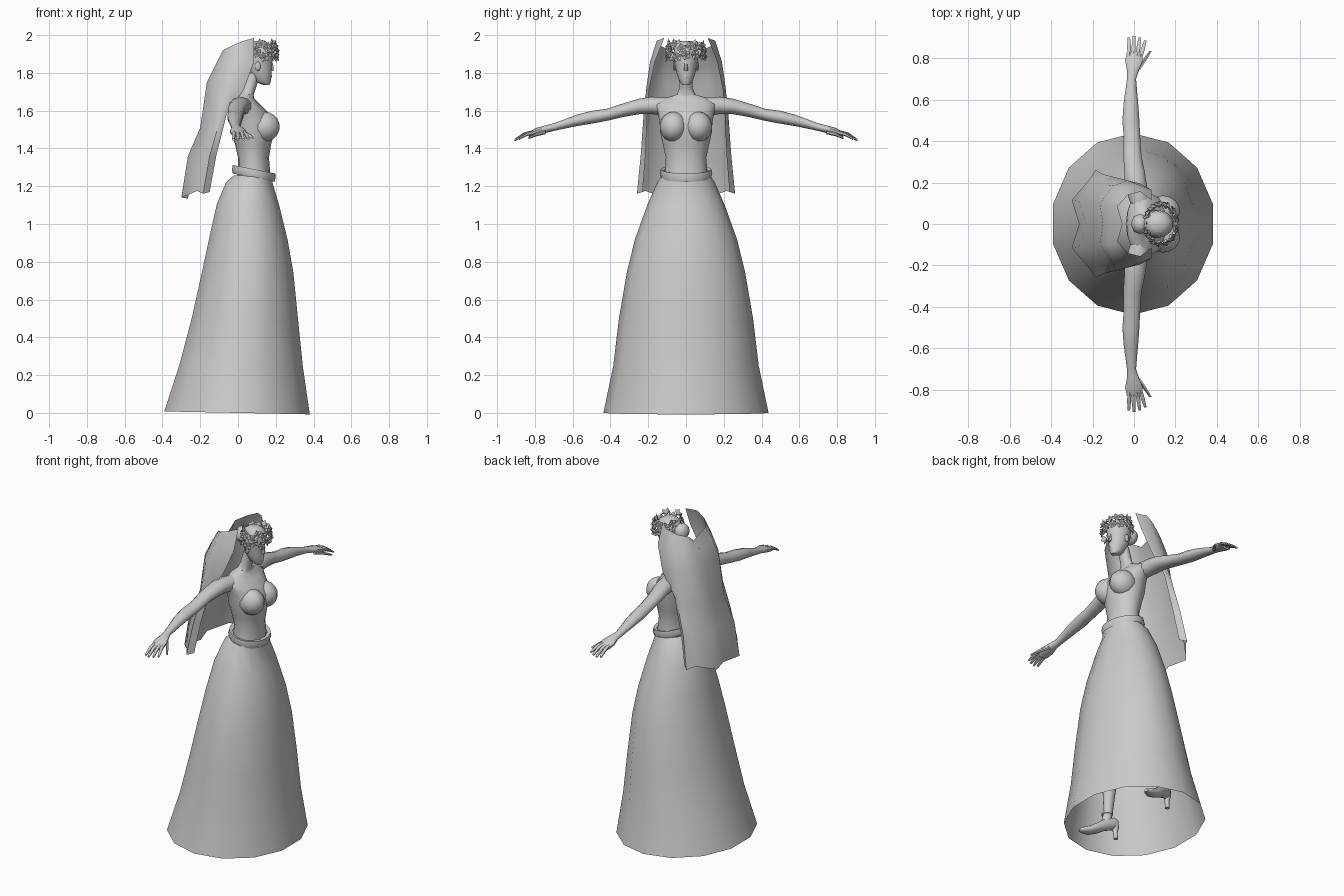
import bpy, bmesh, math
from mathutils import Vector, Matrix

grey = bpy.data.materials.new("plain grey")
grey.diffuse_color = (0.6, 0.6, 0.6, 1)


def finish(name, bm, angle=50):
    bmesh.ops.recalc_face_normals(bm, faces=bm.faces)
    me = bpy.data.meshes.new(name)
    bm.to_mesh(me)
    bm.free()
    me.materials.append(grey)
    ob = bpy.data.objects.new(name, me)
    bpy.context.collection.objects.link(ob)
    bpy.ops.object.select_all(action='DESELECT')
    ob.select_set(True)
    bpy.context.view_layer.objects.active = ob
    bpy.ops.object.shade_smooth_by_angle(angle=math.radians(angle))
    return ob


def grid(bm, rows, closed):
    vs = [[bm.verts.new(p) for p in r] for r in rows]
    n = len(vs[0])
    for a, b in zip(vs, vs[1:]):
        for i in range(n if closed else n - 1):
            j = (i + 1) % n
            bm.faces.new((a[i], a[j], b[j], b[i]))
    return vs


def loft(name, secs, axis='z', n=12, caps=True, tilt=0, wave=0, angle=50):
    """Elliptical rings (x, y, z, r1, r2) across the given axis."""
    bm = bmesh.new()
    rows = []
    for k, (x, y, z, r1, r2) in enumerate(secs):
        row = []
        for i in range(n):
            t = 2 * math.pi * i / n
            w = 1 + wave * (k % 2) * (-1) ** i
            c, s = r1 * math.sin(t) * w, r2 * math.cos(t) * w
            if axis == 'z':
                row.append((x + c, y + s, z - tilt * c))
            elif axis == 'y':
                row.append((x + c, y, z + s))
            else:
                row.append((x, y + c, z + s))
        rows.append(row)
    vs = grid(bm, rows, True)
    if caps:
        bm.faces.new(vs[0])
        bm.faces.new(vs[-1])
    return finish(name, bm, angle)


def ball(name, loc, scale, seg=12, angle=60):
    bm = bmesh.new()
    bmesh.ops.create_uvsphere(bm, u_segments=seg, v_segments=seg // 2 + 2, radius=1)
    bmesh.ops.transform(bm, matrix=Matrix.Translation(loc) @ Matrix.Diagonal((*scale, 1)), verts=bm.verts)
    return finish(name, bm, angle)


# Skirt, open at the hem
loft("skirt", [(-.005, 0, 0, .395, .437), (.017, 0, .25, .335, .385), (.037, 0, .5, .288, .355),
               (.052, 0, .75, .247, .312), (.055, 0, .92, .213, .27), (.053, 0, 1.1, .17, .205),
               (.06, 0, 1.22, .126, .152), (.083, 0, 1.255, .108, .13)], n=14, caps=False, tilt=.02)

# Ruffled waistband
loft("waistband", [(.083, 0, 1.245, .11, .13), (.083, 0, 1.265, .116, .137), (.085, 0, 1.29, .112, .134),
                   (.085, 0, 1.285, .09, .115)], n=28, caps=False, tilt=.2, wave=.02)

# Torso and neck
loft("torso", [(.08, 0, 1.2, .09, .12), (.085, 0, 1.28, .085, .113), (.082, 0, 1.35, .082, .107),
               (.08, 0, 1.42, .095, .122), (.08, 0, 1.48, .112, .136), (.075, 0, 1.54, .115, .14),
               (.06, 0, 1.59, .1, .15), (.04, 0, 1.635, .075, .165), (.035, 0, 1.665, .05, .12),
               (.045, 0, 1.685, .038, .05), (.06, 0, 1.72, .035, .035), (.085, 0, 1.8, .037, .035)], n=16)

# Head
loft("head", [(.15, 0, 1.735, .016, .018), (.132, 0, 1.755, .043, .035), (.12, 0, 1.8, .06, .05),
              (.115, 0, 1.85, .066, .06), (.115, 0, 1.9, .075, .067), (.115, 0, 1.945, .066, .06),
              (.115, 0, 1.968, .03, .03)], n=14)
loft("nose", [(.172, 0, 1.81, .018, .014), (.175, 0, 1.822, .018, .012), (.172, 0, 1.87, .008, .007)], n=6)
loft("lips", [(.165, 0, 1.772, .012, .013), (.167, 0, 1.782, .014, .02), (.168, 0, 1.79, .01, .012)], n=8)
ball("hair_bun", (.03, 0, 1.895), (.045, .05, .05), 8)

for side, s in (("left", 1), ("right", -1)):
    # Bust
    ball(side + "_bust", (.138, s * .066, 1.515), (.085, .073, .08), 14)
    ball(side + "_ear", (.105, s * .06, 1.835), (.015, .008, .025), 8)

    # Arm with hand
    loft(side + "_arm", [(.03, s * .1, 1.62, .05, .05), (.01, s * .18, 1.628, .056, .046),
                         (.003, s * .25, 1.622, .052, .041), (-.008, s * .33, 1.603, .046, .036),
                         (-.01, s * .42, 1.578, .042, .032), (-.015, s * .5, 1.565, .043, .034),
                         (-.015, s * .58, 1.548, .037, .03), (-.012, s * .7, 1.513, .023, .02),
                         (-.005, s * .74, 1.503, .03, .02), (0, s * .79, 1.49, .045, .02),
                         (0, s * .83, 1.475, .036, .014)], 'y', 10)
    tips = [(-.025, .9, 1.447), (0, .907, 1.445), (.028, .9, 1.447), (.055, .885, 1.45), (.08, .835, 1.455)]
    roots = [(-.022, .81), (-.003, .81), (.016, .81), (.03, .8), (.02, .745)]
    for i, ((tx, ty, tz), (rx, ry)) in enumerate(zip(tips, roots)):
        loft(f"{side}_finger_{i + 1}", [(rx, s * ry, 1.486, .011, .011),
                                        ((rx + tx) / 2, s * (ry + ty) / 2, 1.475, .011, .01),
                                        (tx, s * ty, tz, .007, .006)], 'y', 6)

    # Leg
    loft(side + "_leg", [(.075, s * .07, 1.22, .08, .06), (.07, s * .085, 1.1, .095, .08),
                         (.06, s * .12, .85, .08, .075), (.04, s * .16, .62, .052, .05),
                         (.015, s * .2, .42, .055, .047), (-.01, s * .245, .17, .028, .026),
                         (0, s * .25, .1, .032, .028)], n=10)

    # High-heeled shoe, toe turned outward
    shoe = loft(side + "_shoe", [(-.065, 0, .105, .02, .025), (-.04, 0, .1, .032, .04), (.01, 0, .085, .034, .04),
                                 (.06, 0, .053, .04, .034), (.11, 0, .026, .041, .024),
                                 (.15, 0, .018, .03, .016), (.175, 0, .014, .012, .01)], 'x', 10)
    heel = loft(side + "_heel", [(-.05, 0, .09, .026, .026), (-.052, 0, .045, .014, .014),
                                 (-.055, 0, .003, .014, .014)], n=8)
    strap = loft(side + "_ankle_strap", [(0, 0, .15, .034, .033), (-.002, 0, .165, .034, .033)], n=10)
    for part in (shoe, heel, strap):
        part.location = (-.005, s * .25, 0)
        part.rotation_euler.z = s * math.radians(18)

# Veil: half rows from the front edge to the middle of the back, mirrored
rows = [
    [(.085, .115, 1.985), (.03, .155, 1.97), (-.03, .14, 1.945), (-.08, .085, 1.92), (-.055, 0, 1.86)],
    [(.085, .165, 1.86), (.02, .19, 1.86), (-.06, .17, 1.85), (-.12, .1, 1.84), (-.11, 0, 1.81)],
    [(.03, .195, 1.71), (-.03, .21, 1.72), (-.1, .185, 1.74), (-.165, .1, 1.75), (-.15, 0, 1.74)],
    [(-.06, .205, 1.58), (-.09, .225, 1.57), (-.13, .19, 1.54), (-.2, .1, 1.51), (-.18, 0, 1.52)],
    [(-.115, .215, 1.36), (-.15, .24, 1.36), (-.18, .2, 1.36), (-.265, .11, 1.36), (-.23, 0, 1.36)],
    [(-.15, .23, 1.17), (-.185, .26, 1.16), (-.215, .215, 1.175), (-.3, .115, 1.14), (-.265, 0, 1.135)],
]
bm = bmesh.new()
grid(bm, [r + [(x, -y, z) for x, y, z in r[-2::-1]] for r in rows], False)
finish("veil", bm, 60)

# Flower crown: two staggered rows of five-petal blossoms
bm = bmesh.new()
for tier, (z, count, grow) in enumerate(((1.895, 13, 1.0), (1.94, 13, .93))):
    for i in range(count):
        t = 2 * math.pi * (i + .5 * tier) / count
        out = Vector((math.cos(t), math.sin(t), .35 * tier))
        at = Vector((.13 + .075 * grow * math.cos(t), .098 * grow * math.sin(t), z + .012 * math.sin(3 * i)))
        turn = out.to_track_quat('Z', 'Y').to_matrix().to_4x4()
        base = Matrix.Translation(at) @ turn
        hub = bm.verts.new(base @ Vector((0, 0, .006)))
        under = bm.verts.new(base @ Vector((0, 0, -.014)))
        rim = []
        for k in range(10):
            a = math.pi * k / 5
            r, h = (.029, .012) if k % 2 else (.02, .004)
            rim.append(bm.verts.new(base @ Vector((r * math.cos(a), r * math.sin(a), h))))
        for k in range(10):
            bm.faces.new((hub, rim[k], rim[(k + 1) % 10]))
            bm.faces.new((under, rim[(k + 1) % 10], rim[k]))
finish("flower_crown", bm, 20)
